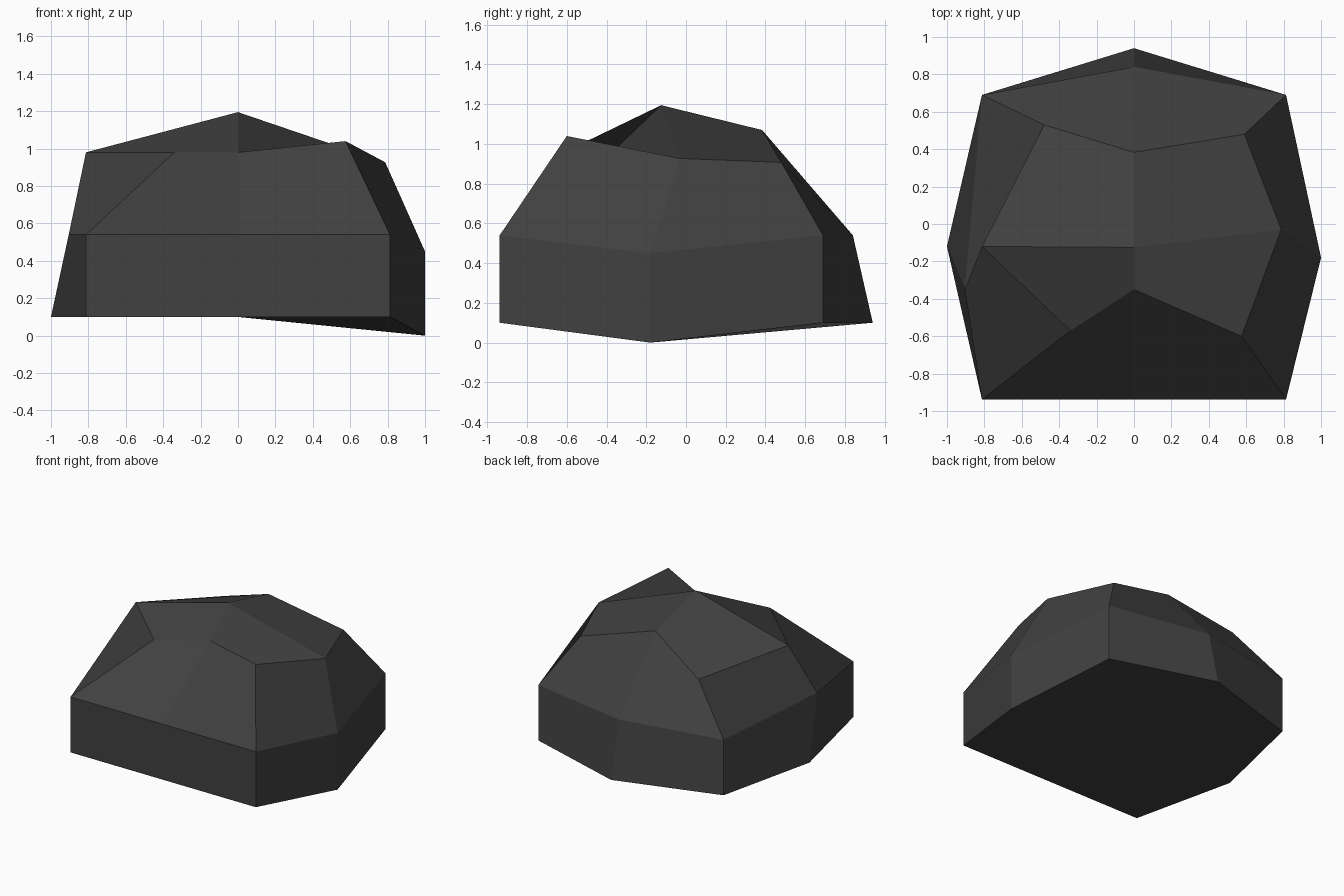
import bpy
import bmesh

if "Cube" in bpy.data.objects:
    bpy.data.objects.remove(bpy.data.objects["Cube"])

# Dark stone colour
stone = bpy.data.materials.new("dark stone")
stone.diffuse_color = (0.052, 0.052, 0.052, 1.0)
stone.use_nodes = True
stone.node_tree.nodes["Principled BSDF"].inputs["Base Color"].default_value = stone.diffuse_color

# Three eight-sided rings, starting front left and running anticlockwise
base = [(-.813, -.938, .1), (0, -.938, .1), (.813, -.938, .1), (1, -.18, 0),
        (.813, .69, .1), (0, .94, .1), (-.813, .69, .1), (-1, -.12, .1)]
waist = [(-.813, -.938, .54), (0, -.938, .54), (.813, -.938, .54), (1, -.18, .45),
         (.813, .69, .54), (0, .84, .54), (-.813, .69, .54), (-.905, -.35, .54)]
shoulder = [(-.34, -.57, .98), (0, -.35, .98), (.575, -.6, 1.04), (.787, -.03, .927),
            (.59, .48, .907), (0, .383, 1.07), (-.48, .53, .87), (-.813, -.12, .98)]

bm = bmesh.new()
low, mid, high = [[bm.verts.new(p) for p in ring] for ring in (base, waist, shoulder)]
peak = bm.verts.new((0, -.125, 1.195))
under = bm.verts.new((0, 0, .1))

# Walls and sloping sides; the first corner of each facet sets its fold
for a, b in ((low, mid), (mid, high)):
    for i in range(8):
        j = (i + 1) % 8
        bm.faces.new((a[j], b[j], b[i], a[i]))

# Crown and underside, four facets each, folded along parallel diagonals
for i in (1, 3, 5, 7):
    j, k = (i + 1) % 8, (i + 2) % 8
    if i in (1, 5):
        bm.faces.new((high[i], high[j], high[k], peak))
        bm.faces.new((under, low[k], low[j], low[i]))
    else:
        bm.faces.new((peak, high[i], high[j], high[k]))
        bm.faces.new((low[k], low[j], low[i], under))

mesh = bpy.data.meshes.new("rock")
bm.to_mesh(mesh)
bm.free()
mesh.materials.append(stone)
rock = bpy.data.objects.new("rock", mesh)
bpy.context.collection.objects.link(rock)
